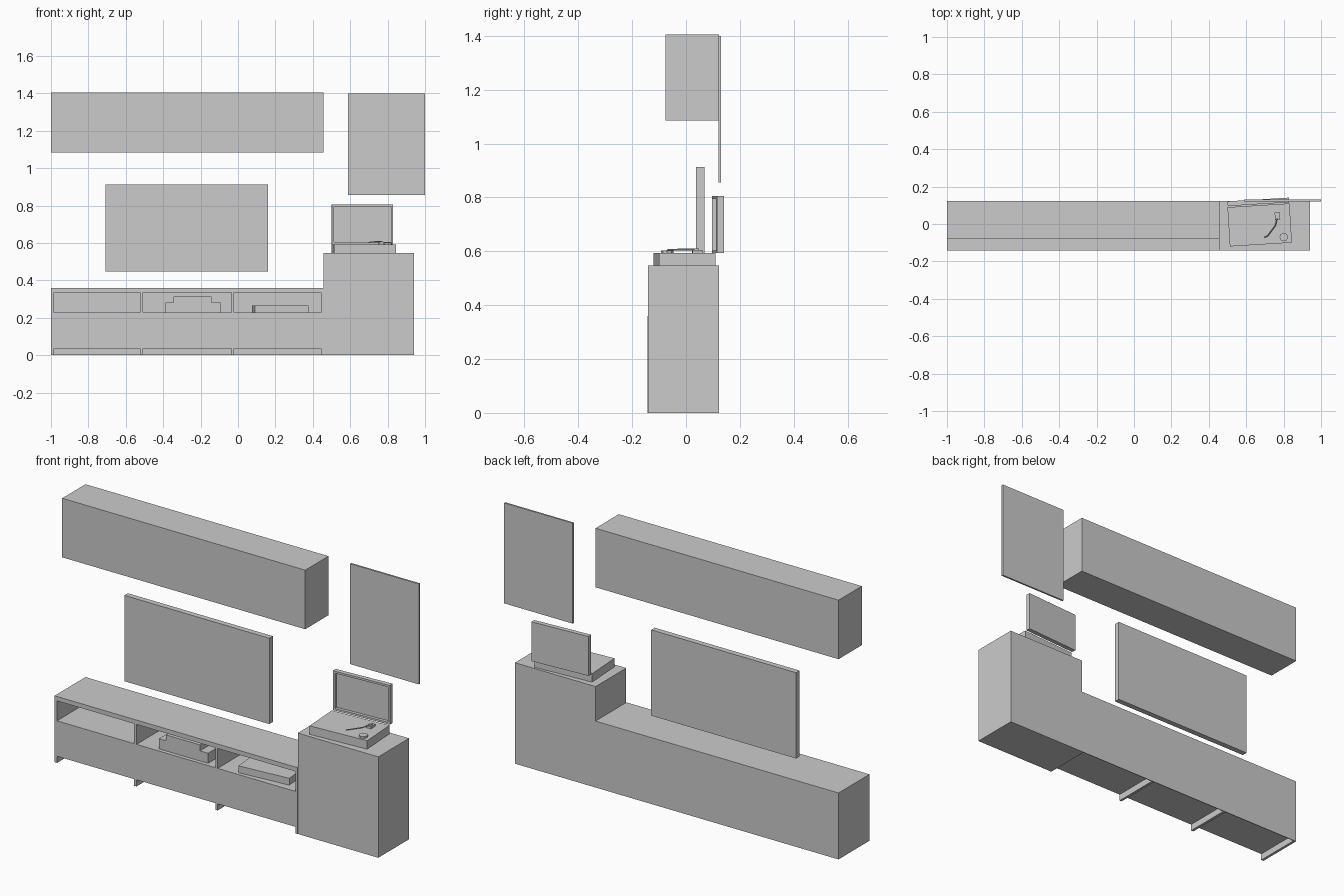
import bpy, math
from mathutils import Vector, Matrix

if "Cube" in bpy.data.objects:
    bpy.data.objects.remove(bpy.data.objects["Cube"])


def box(name, x, y, z, pose=None):
    """Box from (min, max) ranges, optionally placed by a pose matrix."""
    bpy.ops.mesh.primitive_cube_add(size=1)
    ob = bpy.context.object
    ob.name = ob.data.name = name
    size = Matrix.Diagonal((x[1] - x[0], y[1] - y[0], z[1] - z[0], 1))
    mid = Matrix.Translation((sum(x) / 2, sum(y) / 2, sum(z) / 2))
    ob.data.transform((pose or Matrix()) @ mid @ size)
    return ob


def pose(x, y, z, deg):
    return Matrix.Translation((x, y, z)) @ Matrix.Rotation(math.radians(deg), 4, 'Z')


FRONT, BACK = -0.143, 0.122

# Wall cabinet, poster, television
box("wall_cabinet", (-1, 0.457), (-0.077, BACK), (1.085, 1.405))
box("wall_picture", (0.588, 1.0), (0.12, 0.13), (0.856, 1.4))
box("television", (-0.708, 0.161), (0.038, 0.068), (0.448, 0.913))

# Low cabinet: top board, closed drawer body, back board
box("bench_top", (-1, 0.457), (FRONT, BACK), (0.336, 0.36))
box("bench_body", (-1, 0.457), (FRONT, BACK - 0.004), (0.036, 0.228))
box("bench_back", (-1, 0.457), (BACK - 0.004, BACK), (0, 0.336))

# Upright boards between niches, continued as runners below
for i, x in enumerate([(-1, -0.985), (-0.523, -0.508), (-0.036, -0.022), (0.444, 0.457)]):
    box(f"niche_divider_{i}", x, (FRONT, BACK - 0.004), (0.228, 0.336))
    box(f"floor_runner_{i}", x, (FRONT, BACK - 0.004), (0, 0.036))

# Tall side cabinet
box("tall_cabinet", (0.457, 0.94), (-0.141, BACK), (0, 0.547))

# Devices in the niches
box("receiver_base", (-0.388, -0.094), (-0.122, 0.06), (0.228, 0.283))
box("receiver_top", (-0.345, -0.142), (-0.122, 0.04), (0.283, 0.315))
box("disc_player", (0, 0.289), (0, 0.19), (0, 0.037), pose(0.09, -0.125, 0.228, 4.8))

# Record player base, slightly turned
P = pose(0.672, -0.005, 0.547, 3.5)
box("record_player_base", (-0.166, 0.166), (-0.105, 0.105), (0, 0.046), P)

# Open lid: hollow tray standing behind the base
L = pose(0.6645, 0.1185, 0.593, 3.5)
w, h, t, r = 0.164, 0.213, 0.0125, 0.011
box("lid_panel", (-w, w), (-t + 0.017, t), (0, h), L)
for s, side in ((-1, "left"), (1, "right")):
    box(f"lid_rim_{side}", sorted((s * w, s * (w - r))), (-t, -t + 0.017), (0, h), L)
for z, side in (((0, r), "bottom"), ((h - r, h), "top")):
    box(f"lid_rim_{side}", (r - w, w - r), (-t, -t + 0.017), z, L)

# Tone arm mount with a small raised block
M = pose(0.767, 0.042, 0.593, 3.5)
box("arm_mount", (-0.014, 0.014), (-0.019, 0.019), (0, 0.012), M)
box("arm_pivot", (-0.007, 0.007), (-0.012, 0.006), (0.012, 0.018), M)

# Tone arm: bent square rod
curve = bpy.data.curves.new("tone_arm", 'CURVE')
curve.dimensions = '3D'
curve.bevel_depth, curve.bevel_resolution, curve.use_fill_caps = 0.003, 0, True
pts = [(0.767, 0.04, 0.607), (0.755, -0.01, 0.607), (0.715, -0.063, 0.606), (0.698, -0.072, 0.602)]
spline = curve.splines.new('POLY')
spline.points.add(len(pts) - 1)
for p, co in zip(spline.points, pts):
    p.co = (*co, 1)
bpy.context.collection.objects.link(bpy.data.objects.new("tone_arm", curve))

# Eight-sided control knob
bpy.ops.mesh.primitive_cylinder_add(vertices=8, radius=0.023, depth=0.01, location=(0.801, -0.07, 0.598))
bpy.context.object.name = "control_knob"
